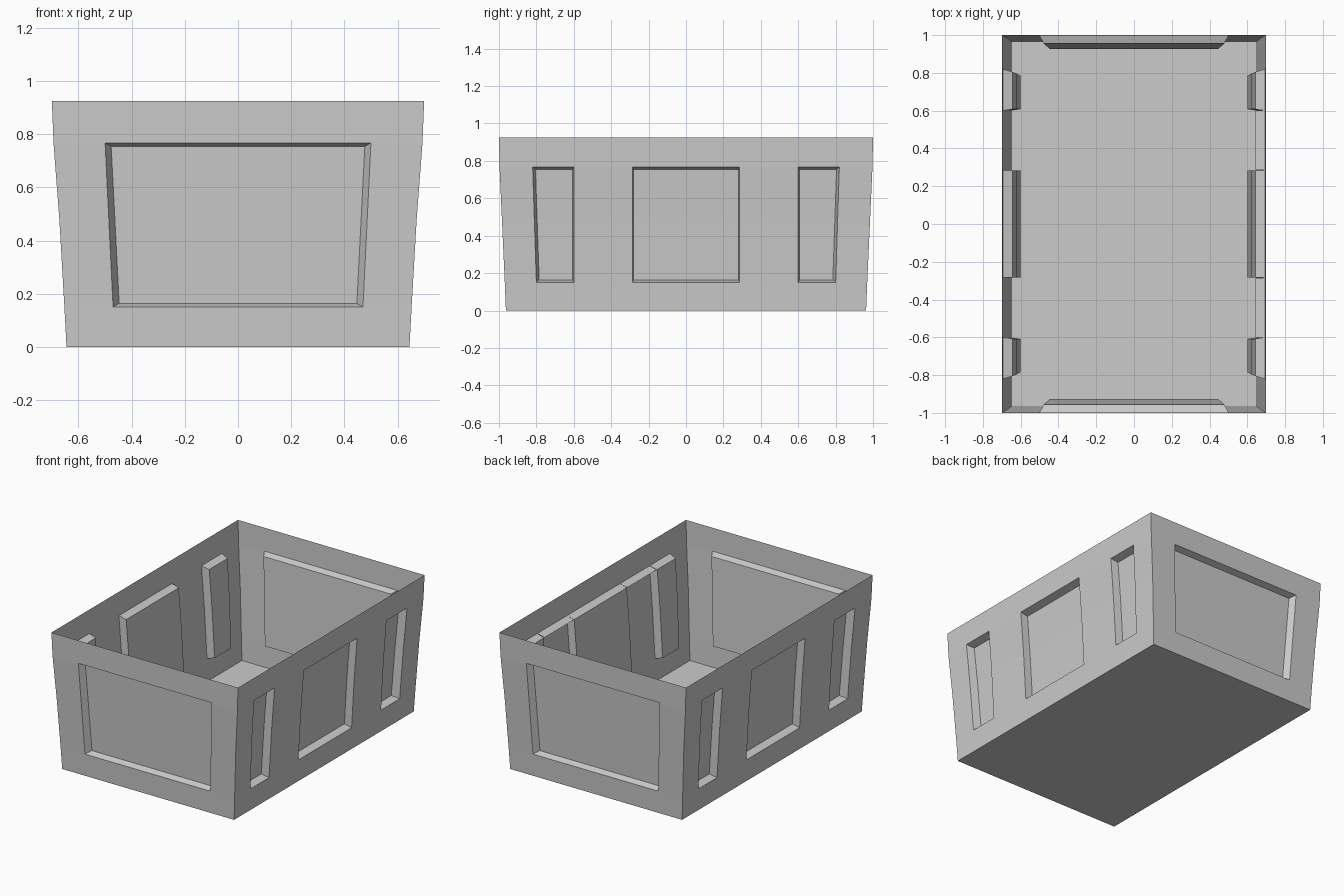
import bpy, bmesh

if "Cube" in bpy.data.objects:
    bpy.data.objects.remove(bpy.data.objects["Cube"])

# Wall profile: height, half width (x), half depth (y)
LEVELS = [(0.0, 0.645, 0.963), (0.15, 0.653, 0.969), (0.48, 0.672, 0.984),
          (0.768, 0.694, 0.997), (0.925, 0.70, 1.0)]
Z_LOW, Z_HIGH = 0.15, 0.768


def make_object(name, bm):
    mesh = bpy.data.meshes.new(name)
    bm.to_mesh(mesh)
    bm.free()
    obj = bpy.data.objects.new(name, mesh)
    bpy.context.collection.objects.link(obj)


def quad(bm, pts):
    return bm.faces.new([bm.verts.new(p) for p in pts])


def build_wall(bm, place, half_out, half_along, panels, depth):
    """panels: (left top, left bottom, right top, right bottom, left inset, right inset)"""
    def edge_at(top, bottom, z):
        return bottom + (top - bottom) * (z - Z_LOW) / (Z_HIGH - Z_LOW)

    # Column boundaries: corner, panel edges, corner
    cols = [None] + [e for p in panels for e in ((p[0], p[1]), (p[2], p[3]))] + [None]

    def u_at(i, lev):
        if i == 0:
            return -lev[half_along]
        if i == len(cols) - 1:
            return lev[half_along]
        z = min(max(lev[0], Z_LOW), Z_HIGH)
        return edge_at(*cols[i], z)

    for r in range(4):
        a, b = LEVELS[r], LEVELS[r + 1]
        for c in range(len(cols) - 1):
            if r in (1, 2) and c % 2 == 1:
                continue
            quad(bm, [place(u_at(i, l), l[half_out], l[0])
                      for i, l in ((c, a), (c + 1, a), (c + 1, b), (c, b))])

    # Recessed panels
    for lt, lb, rt, rb, li, ri in panels:
        outer, inner = [], []
        for lev, dz in zip(LEVELS[1:4], (0.014, 0.0, -0.014)):
            z, d = lev[0], lev[half_out]
            l, r = edge_at(lt, lb, z), edge_at(rt, rb, z)
            outer.append((place(l, d, z), place(r, d, z)))
            inner.append((place(l + li, d - depth, z + dz), place(r - ri, d - depth, z + dz)))
        for k in (0, 1):
            quad(bm, [inner[k][0], inner[k][1], inner[k + 1][1], inner[k + 1][0]])
            for s in (0, 1):
                quad(bm, [outer[k][s], inner[k][s], inner[k + 1][s], outer[k + 1][s]])
        for k in (0, 2):
            quad(bm, [outer[k][0], outer[k][1], inner[k][1], inner[k][0]])


# Tub shell: floor and four flared walls
tub = bmesh.new()
_, fx, fy = LEVELS[0]
quad(tub, [(-fx, -fy, 0), (-fx, fy, 0), (fx, fy, 0), (fx, -fy, 0)])
end_panels = [(-0.50, -0.47, 0.50, 0.47, 0.023, 0.023)]
side_panels = [(-0.82, -0.80, -0.60, -0.60, 0.015, 0.008),
               (-0.285, -0.285, 0.285, 0.285, 0.003, 0.003),
               (0.60, 0.60, 0.82, 0.80, 0.008, 0.015)]
for s in (-1, 1):
    build_wall(tub, lambda u, d, z: (u, s * d, z), 2, 1, end_panels, 0.042)
    build_wall(tub, lambda u, d, z: (s * d, u, z), 1, 2, side_panels, 0.052)
bmesh.ops.remove_doubles(tub, verts=tub.verts, dist=0.0005)
bmesh.ops.recalc_face_normals(tub, faces=tub.faces)
# An open shell can be judged inside out, so make the floor face down
tub.faces.ensure_lookup_table()
tub.normal_update()
floor = min(tub.faces, key=lambda f: f.calc_center_median().z)
if floor.normal.z > 0:
    bmesh.ops.reverse_faces(tub, faces=tub.faces)
make_object("tub_shell", tub)

# Narrow inner ledge joining the panel tops on the right wall
ledge = bmesh.new()
for y0, y1 in ((-0.60, -0.285), (0.285, 0.60)):
    quad(ledge, [(0.642, y0, 0.754), (0.694, y0, 0.768), (0.694, y1, 0.768), (0.642, y1, 0.754)])
bmesh.ops.recalc_face_normals(ledge, faces=ledge.faces)
make_object("inner_ledge", ledge)
